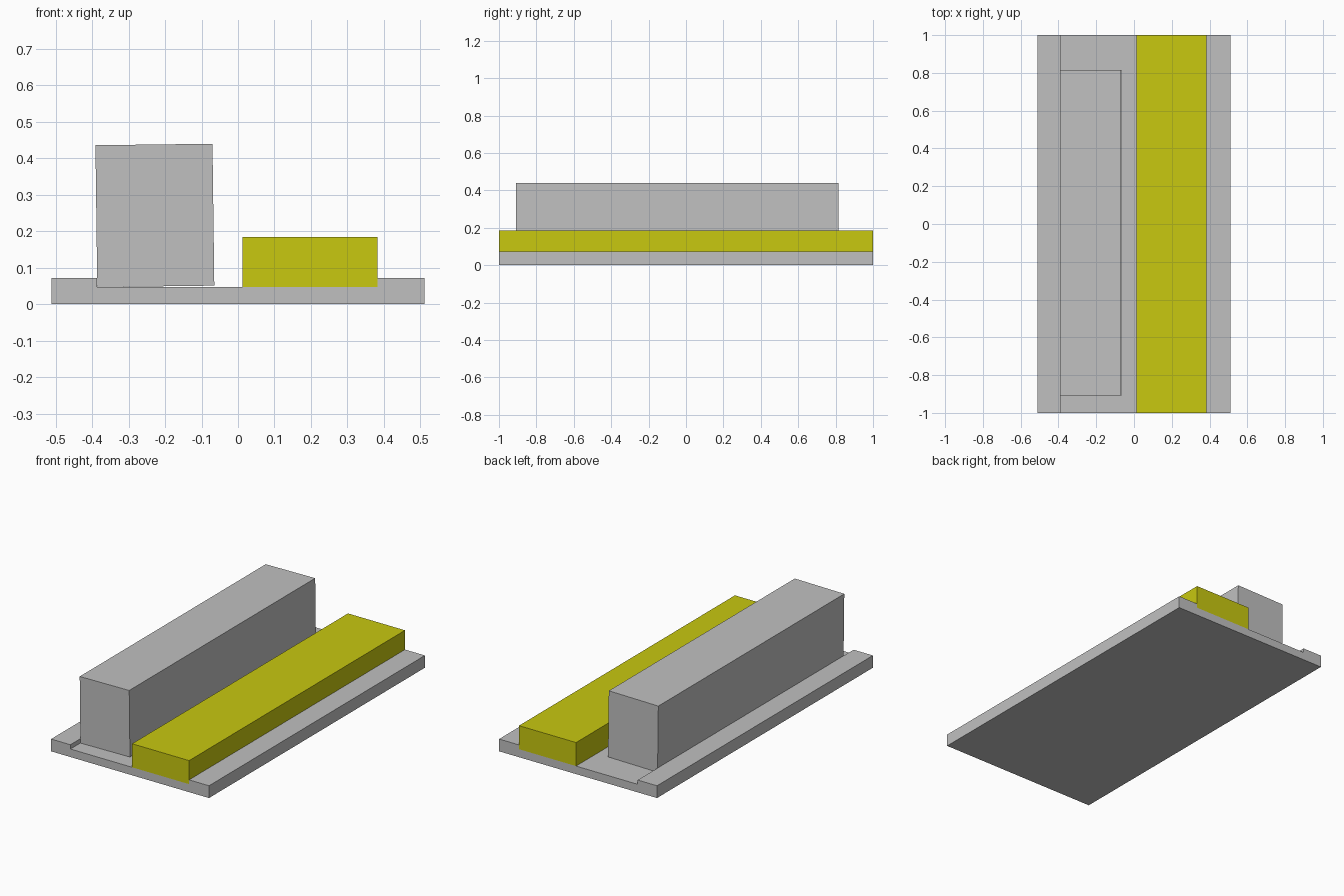
import bpy
import bmesh

cube = bpy.data.objects.get("Cube")
if cube:
    bpy.data.objects.remove(cube, do_unlink=True)


def material(name, colour):
    mat = bpy.data.materials.new(name)
    mat.use_nodes = True
    mat.diffuse_color = colour
    mat.node_tree.nodes["Principled BSDF"].inputs["Base Color"].default_value = colour
    return mat


def extrude_profile(name, profile, y_front, y_back, mat):
    """Extrude an (x, z) outline along y into a closed solid."""
    bm = bmesh.new()
    face = bm.faces.new([bm.verts.new((x, y_front, z)) for x, z in profile])
    result = bmesh.ops.extrude_face_region(bm, geom=[face], use_keep_orig=True)
    moved = [v for v in result["geom"] if isinstance(v, bmesh.types.BMVert)]
    bmesh.ops.translate(bm, verts=moved, vec=(0, y_back - y_front, 0))
    bmesh.ops.recalc_face_normals(bm, faces=bm.faces)
    mesh = bpy.data.meshes.new(name)
    bm.to_mesh(mesh)
    bm.free()
    mesh.materials.append(mat)
    obj = bpy.data.objects.new(name, mesh)
    bpy.context.collection.objects.link(obj)
    return obj


grey = material("light grey", (0.53, 0.53, 0.53, 1))
yellow = material("yellow", (0.58, 0.58, 0.005, 1))

half_width, rim, floor = 0.512, 0.072, 0.047
slot_left, slot_right = 0.383, -0.387

# Base plate with a shallow channel along its length
extrude_profile("base_plate", [
    (-half_width, 0), (half_width, 0), (half_width, rim), (slot_left, rim),
    (slot_left, floor), (slot_right, floor), (slot_right, rim), (-half_width, rim),
], -1, 1, grey)

# Low yellow bar seated against the channel wall
extrude_profile("yellow_bar", [
    (0.013, floor), (slot_left, floor), (slot_left, 0.185), (0.013, 0.185),
], -1, 1, yellow)

# Tall grey block, leaning very slightly
extrude_profile("tall_block", [
    (-0.386, floor), (-0.065, 0.051), (-0.07, 0.44), (-0.391, 0.436),
], -0.908, 0.815, grey)
